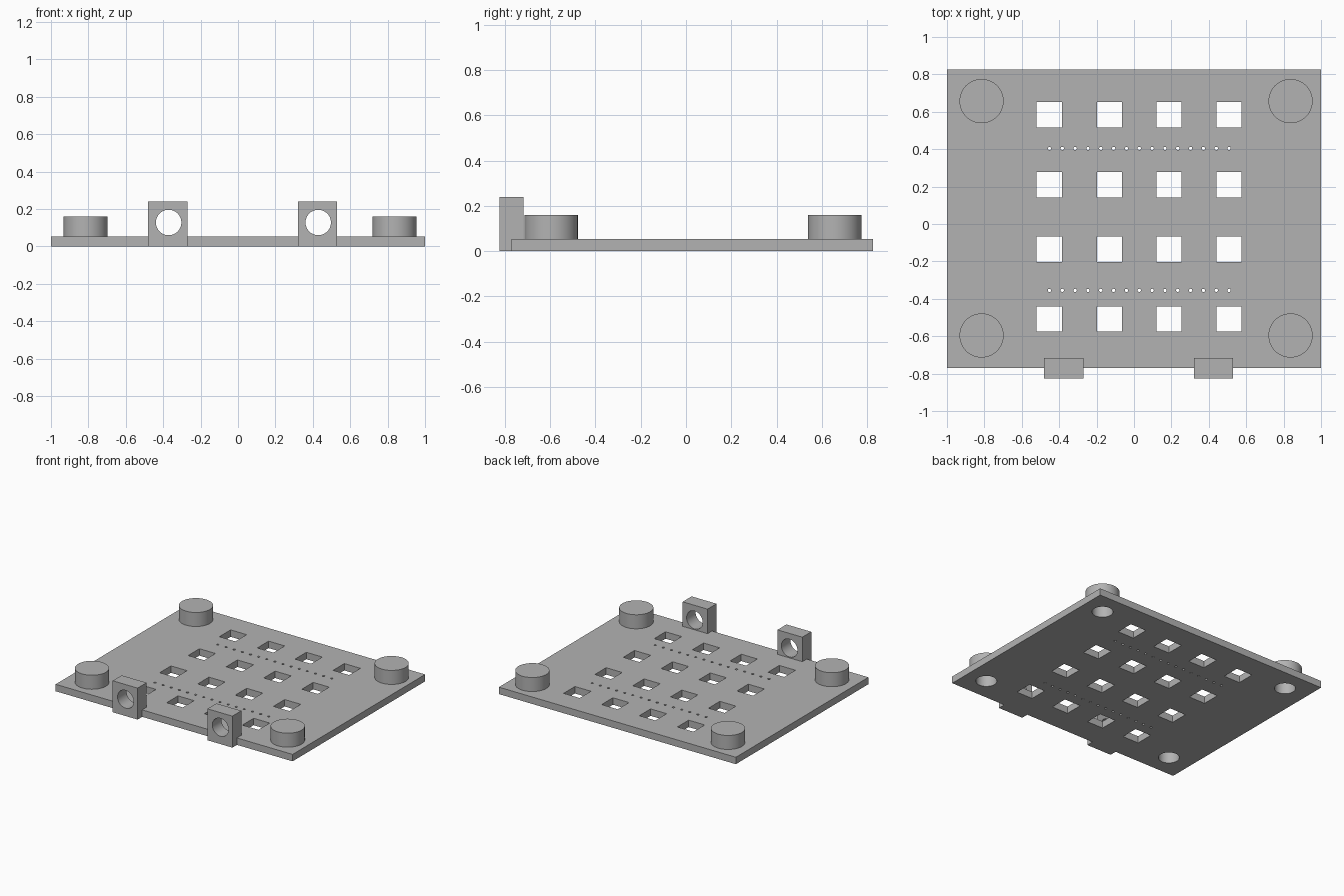
import bpy, bmesh, math
from mathutils import Matrix, Vector

old = bpy.data.objects.get("Cube")
if old:
    bpy.data.objects.remove(old, do_unlink=True)

grey = bpy.data.materials.new("plain grey")
grey.use_nodes = True
GREY = (0.45, 0.45, 0.45, 1)
grey.diffuse_color = GREY
grey.node_tree.nodes["Principled BSDF"].inputs["Base Color"].default_value = GREY

THICK = 0.053
LUG_Y = (-0.825, -0.717)
POST_TOP = 0.16


def add_box(bm, x, y, z):
    """Box from three (low, high) ranges."""
    size = Vector((x[1] - x[0], y[1] - y[0], z[1] - z[0]))
    mid = Vector((sum(x), sum(y), sum(z))) / 2
    bmesh.ops.create_cube(bm, size=1, matrix=Matrix.Translation(mid) @ Matrix.Diagonal(size).to_4x4())


def add_cylinder(bm, centre, radius, depth, sides=64, along_y=False):
    turn = Matrix.Rotation(math.pi / 2 if along_y else 0, 4, "X")
    bmesh.ops.create_cone(bm, cap_ends=True, segments=sides, radius1=radius, radius2=radius,
                          depth=depth, matrix=Matrix.Translation(centre) @ turn)


def finish(bm, name):
    mesh = bpy.data.meshes.new(name)
    bm.to_mesh(mesh)
    bm.free()
    mesh.materials.append(grey)
    obj = bpy.data.objects.new(name, mesh)
    bpy.context.collection.objects.link(obj)
    return obj


def cut(obj, cutter_bm):
    """Subtract the cutter, apply the result and shade curved walls smooth."""
    cutter = finish(cutter_bm, "cutter")
    cutter.hide_render = True
    mod = obj.modifiers.new("holes", "BOOLEAN")
    mod.operation = "DIFFERENCE"
    mod.solver = "EXACT"
    mod.object = cutter
    bpy.ops.object.select_all(action="DESELECT")
    obj.select_set(True)
    bpy.context.view_layer.objects.active = obj
    bpy.ops.object.modifier_apply(modifier=mod.name)
    bpy.data.objects.remove(cutter, do_unlink=True)
    bpy.ops.object.shade_smooth_by_angle(angle=math.radians(30))


posts = [(x, y) for x in (-0.815, 0.837) for y in (-0.596, 0.657)]
lugs = {"right_lug": -0.375, "left_lug": 0.425}
LUG_HALF = 0.105


def add_socket(bm, x, y):
    """Blind round socket, open at the underside."""
    add_cylinder(bm, (x, y, 0.0165), 0.073, 0.233)


# Base plate with square windows, pin holes, sockets and lug notches
bm = bmesh.new()
add_box(bm, (-1, 1), (-0.77, 0.827), (0, THICK))
plate = finish(bm, "base_plate")

bm = bmesh.new()
for cx in (-0.452, -0.131, 0.187, 0.508):
    for cy in (-0.508, -0.134, 0.209, 0.585):
        add_box(bm, (cx - 0.068, cx + 0.068), (cy - 0.068, cy + 0.068), (-0.1, 0.2))
for cy in (-0.355, 0.404):
    for i in range(15):
        add_cylinder(bm, (-0.452 + i * 0.0686, cy, 0), 0.009, 0.3, sides=16)
for x, y in posts:
    add_socket(bm, x, y)
for x in lugs.values():
    add_box(bm, (x - LUG_HALF, x + LUG_HALF), (-0.9, LUG_Y[1]), (-0.1, 0.2))
cut(plate, bm)

# Hollow corner posts
for x, y in posts:
    bm = bmesh.new()
    add_cylinder(bm, (x, y, (THICK + POST_TOP) / 2), 0.118, POST_TOP - THICK)
    name = ("front" if y < 0 else "back") + ("_right" if x < 0 else "_left") + "_post"
    post = finish(bm, name)
    bm = bmesh.new()
    add_socket(bm, x, y)
    cut(post, bm)

# Front lugs, each with a round hole from front to back
for name, x in lugs.items():
    bm = bmesh.new()
    add_box(bm, (x - LUG_HALF, x + LUG_HALF), LUG_Y, (0, 0.24))
    lug = finish(bm, name)
    bm = bmesh.new()
    add_cylinder(bm, (x + 0.004, sum(LUG_Y) / 2, 0.128), 0.068, 0.3, along_y=True)
    cut(lug, bm)
